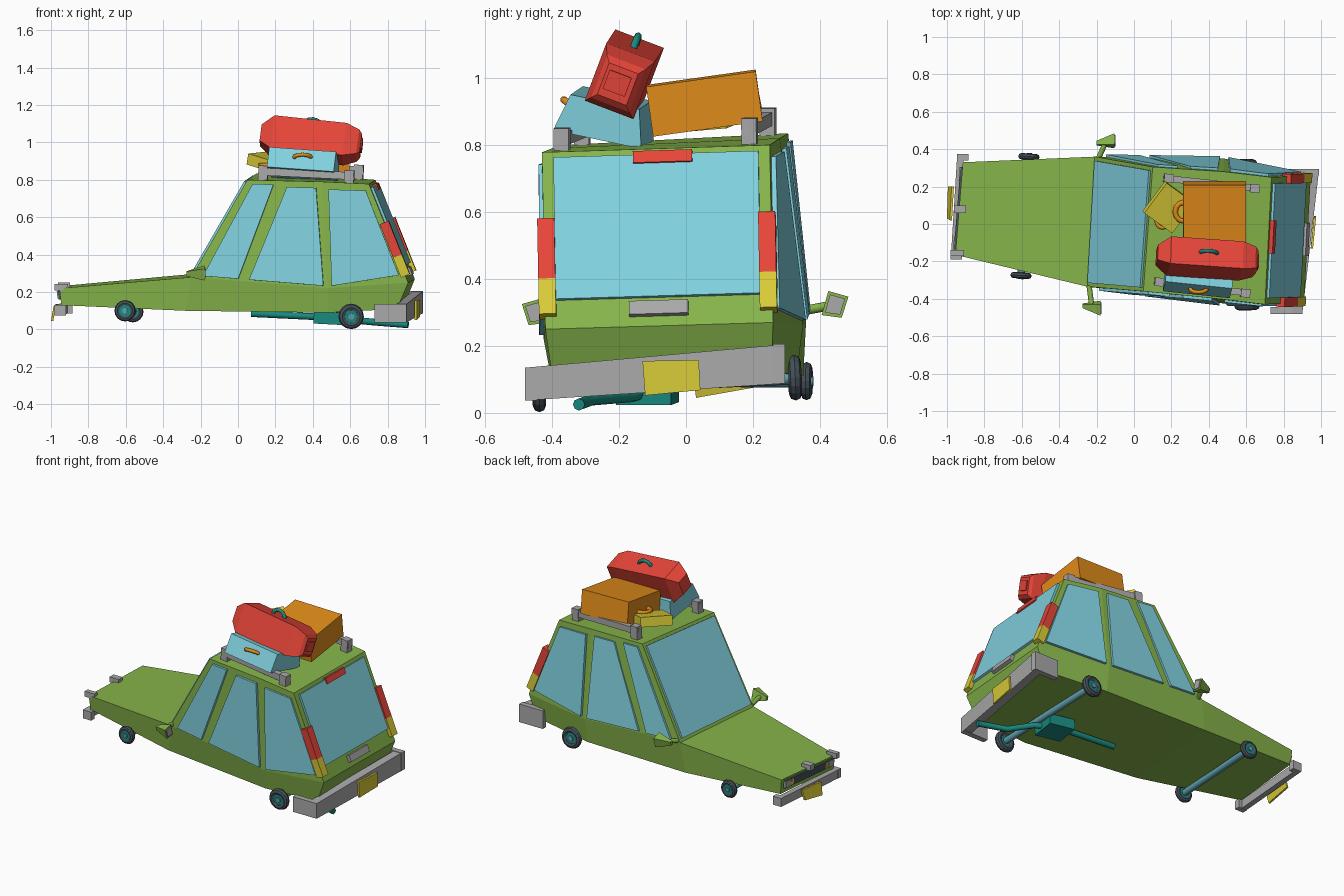
import bpy, bmesh, math
from mathutils import Vector as V, Euler

if "Cube" in bpy.data.objects:
    bpy.data.objects.remove(bpy.data.objects["Cube"])

def mat(name, r, g, b):
    m = bpy.data.materials.new(name)
    m.diffuse_color = (r, g, b, 1)
    m.use_nodes = True
    m.node_tree.nodes["Principled BSDF"].inputs["Base Color"].default_value = m.diffuse_color
    return m

GREEN = mat("paint_green", .24, .46, .07)
GLASS = mat("glass_blue", .22, .64, .74)
RED = mat("red", .80, .06, .04)
ORANGE = mat("orange", .75, .26, .01)
YELLOW = mat("yellow", .70, .60, .04)
TEAL = mat("teal", .01, .25, .21)
DARK = mat("dark_rubber", .06, .08, .10)
GREY = mat("grey", .40, .40, .40)
STEEL = mat("axle_blue", .12, .35, .42)

# Skin a row of equal-length rings, capping both ends
def loft(name, rings, m):
    bm = bmesh.new()
    vs = [[bm.verts.new(p) for p in r] for r in rings]
    n = len(rings[0])
    for a, b in zip(vs, vs[1:]):
        for i in range(n):
            bm.faces.new((a[i], a[(i+1) % n], b[(i+1) % n], b[i]))
    bm.faces.new(vs[0])
    bm.faces.new(vs[-1])
    bmesh.ops.recalc_face_normals(bm, faces=bm.faces)
    me = bpy.data.meshes.new(name)
    bm.to_mesh(me)
    bm.free()
    me.materials.append(m)
    ob = bpy.data.objects.new(name, me)
    bpy.context.collection.objects.link(ob)
    return ob

# Thin slab lying on a four-cornered panel; uv = four (u, v) corners
def patch(name, quad, uv, t, m):
    a, b, c, d = [V(p) for p in quad]
    pts = [a.lerp(b, u).lerp(d.lerp(c, u), v) for u, v in uv]
    n = (pts[2]-pts[0]).cross(pts[3]-pts[1]).normalized() * t
    return loft(name, [[p-n for p in pts], [p+n for p in pts]], m)

def rect(u0, u1, v0, v1):
    return [(u0, v0), (u1, v0), (u1, v1), (u0, v1)]

# Box-like shape along local x; stations = (x, width scale, height scale)
def case(name, c, size, rot, m, stations=((-.5, 1, 1), (.5, 1, 1)), top=1):
    e = Euler([math.radians(r) for r in rot])
    rings = []
    for s, w, h in stations:
        ring = []
        for y, z in ((-.5, -.5), (.5, -.5), (.5*top, .5), (-.5*top, .5)):
            p = V((s*size[0], y*w*size[1], z*h*size[2]))
            p.rotate(e)
            ring.append(p + V(c))
        rings.append(ring)
    return loft(name, rings, m)

# Square-section bar between two points
def bar(name, a, b, w, h, m):
    off = [(0, -w, -h), (0, w, -h), (0, w, h), (0, -w, h)]
    return loft(name, [[V(p)+V(o)/2 for o in off] for p in (a, b)], m)

def tube(name, pts, r, m):
    cu = bpy.data.curves.new(name, 'CURVE')
    cu.dimensions = '3D'
    cu.bevel_depth, cu.bevel_resolution, cu.use_fill_caps = r, 2, True
    s = cu.splines.new('POLY')
    s.points.add(len(pts)-1)
    for q, p in zip(s.points, pts):
        q.co = (*p, 1)
    cu.materials.append(m)
    ob = bpy.data.objects.new(name, cu)
    bpy.context.collection.objects.link(ob)
    bpy.ops.object.select_all(action='DESELECT')
    ob.select_set(True)
    bpy.context.view_layer.objects.active = ob
    bpy.ops.object.convert(target='MESH')

def handle(name, c, side, out, m, r=.011):
    tube(name, [V(c) + V(side)*math.cos(t*math.pi/6) + V(out)*math.sin(t*math.pi/6)
                for t in range(7)], r, m)

# Skewed body corners: right = -y, left = +y
fr, fl = (-.955, -.165, .22), (-.915, .33, .235)
frb, flb = (-.945, -.16, .13), (-.905, .325, .14)
cr, cl = (-.25, -.335, .28), (-.21, .36, .30)
mr, ml = (.48, -.425, .22), (.48, .35, .265)
rr, rl = (.91, -.42, .25), (.945, .26, .27)
cr2, cl2 = (.05, -.36, .80), (.10, .305, .835)
mr2, ml2 = (.45, -.40, .79), (.48, .28, .82)
rr2, rl2 = (.70, -.43, .778), (.735, .25, .80)

loft("lower_body", [[frb, fr, fl, flb],
                    [(-.28, -.31, .10), cr, cl, (-.24, .35, .11)],
                    [(.48, -.40, .09), mr, ml, (.48, .33, .11)],
                    [(.85, -.40, .11), rr, rl, (.89, .255, .13)]], GREEN)
loft("cabin", [[cr, cr2, cl2, cl], [mr, mr2, ml2, ml], [rr, rr2, rl2, rl]], GREEN)

# Windows
for side, front, back in (("right", (cr, mr, mr2, cr2), (mr, rr, rr2, mr2)),
                          ("left", (cl, ml, ml2, cl2), (ml, rl, rl2, ml2))):
    patch(side+"_quarter_window", front, [(.08, .02), (.34, .02), (.37, .96), (.10, .96)], .014, GLASS)
    patch(side+"_door_window", front, [(.42, .02), (.97, .02), (.92, .94), (.55, .94)], .014, GLASS)
    patch(side+"_rear_side_window", back, [(.05, .02), (.92, .08), (.88, .93), (.12, .93)], .014, GLASS)
patch("windshield", (cr, cl, cl2, cr2), rect(.03, .97, .03, .97), .012, GLASS)
rear = (rr, rl, rl2, rr2)
patch("rear_window", rear, rect(.05, .95, .16, .96), .014, GLASS)

# Rear lights and handle
for side, u in (("right", (-.025, .05)), ("left", (.945, 1.02))):
    patch(side+"_tail_light", rear, rect(*u, .27, .61), .025, RED)
    patch(side+"_turn_light", rear, rect(*u, .07, .27), .025, YELLOW)
patch("brake_light", rear, rect(.40, .66, .91, .975), .022, RED)
patch("tailgate_handle", rear, rect(.37, .63, .055, .13), .022, GREY)

# Front end
nose = (frb, flb, fl, fr)
patch("grille", nose, rect(.05, .95, .35, .88), .012, DARK)
for side, u in (("right", .05), ("left", .85)):
    patch(side+"_headlight", nose, rect(u, u+.10, .4, .84), .018, GREY)
    patch(side+"_front_turn_light", nose, rect(.16 if u < .5 else .80, .20 if u < .5 else .84, .4, .84), .016, YELLOW)
case("hood_catch", (-.93, .08, .235), (.065, .04, .035), (0, 0, 0), GREY)
case("hood_corner", (-.945, -.155, .225), (.07, .03, .035), (0, 0, 0), GREY)

# Bumpers: main beam with wrapped wings
def bumper(name, a, b, z0, z1, t, wing):
    prof = []
    for p, z in ((a, z0), (b, z1)):
        prof.append([(p[0], p[1], z[0]), (p[0]+t, p[1], z[0]), (p[0]+t, p[1], z[1]), (p[0], p[1], z[1])])
    loft(name, prof, GREY)
    for p, z, s in ((a, z0, 1), (b, z1, -1)):
        loft(name+"_wing", [[(p[0]+x, p[1]+y, zz) for x, zz in
             ((0, z[0]), (wing, z[0]), (wing, z[1]), (0, z[1]))] for y in (0, .035*s)], GREY)

bumper("rear_bumper", (.90, -.48), (.99, .295), (.037, .135), (.088, .205), -.055, -.17)
bumper("front_bumper", (-.98, -.19), (-.945, .375), (.075, .13), (.085, .14), .035, .06)
loft("rear_plate", [[(.945+d, -.13, .155), (.962+d, .038, .158), (.962+d, .043, .068), (.945+d, -.122, .052)]
                    for d in (0, .012)], YELLOW)
loft("front_plate", [[(-.985+d, .02, .125), (-.975+d, .20, .135), (-.995+d, .20, .075), (-1+d, .03, .045)]
                     for d in (0, .012)], YELLOW)

# Wheels and axles
for end, a, b, r in (("front", (-.604, -.275, .10), (-.562, .36, .095), .057),
                     ("rear", (.605, -.44, .07), (.59, .325, .105), .068)):
    d = (V(b)-V(a)).normalized()
    rot = d.to_track_quat('Z', 'Y').to_euler()
    tube(end+"_axle", [a, b], .02, STEEL)
    for side, p in (("right", a), ("left", b)):
        bpy.ops.mesh.primitive_torus_add(major_segments=16, minor_segments=8, major_radius=r*.71,
                                         minor_radius=r*.29, location=p, rotation=rot)
        ob = bpy.context.object
        ob.name = f"{end}_{side}_tyre"
        ob.data.materials.append(DARK)
        for nm, rad, dep, m in (("hub", .55, .026, TEAL), ("hub_cap", .25, .04, STEEL)):
            bpy.ops.mesh.primitive_cylinder_add(vertices=12, radius=r*rad, depth=dep, location=p, rotation=rot)
            bpy.context.object.name = f"{end}_{side}_{nm}"
            bpy.context.object.data.materials.append(m)

# Exhaust
tube("exhaust_pipe", [(.07, -.10, .085), (.48, -.11, .065), (.62, -.16, .05), (.72, -.28, .04), (.91, -.32, .025)], .018, TEAL)
case("muffler", (.50, -.115, .06), (.17, .165, .065), (0, 3, -8), TEAL)

# Door mirrors: narrow stem flaring into a faceted head
for side, p, q in (("right", (-.24, -.33, .29), (-.225, -.445, .30)), ("left", (-.19, .35, .305), (-.15, .44, .322))):
    s = 1 if side == "left" else -1
    def sq(c, w, h, y=0):
        return [(c[0]-w, c[1]-y, c[2]), (c[0], c[1], c[2]-h), (c[0]+w, c[1]+y, c[2]), (c[0], c[1], c[2]+h)]
    tube(side+"_mirror_stem", [p, q], .014, GREEN)
    c = V(q)
    face = [c + V((.045, s*y, z)) for y, z in ((-.035, -.03), (.025, -.038), (.045, .025), (-.015, .042))]
    tip = [c + V((-.05, s*y, z)) for y, z in ((-.02, -.012), (.0, -.015), (.005, .01), (-.015, .012))]
    loft(side+"_mirror", [face, tip], GREEN)
    mid = sum(face, V()) / 4
    loft(side+"_mirror_glass", [[mid.lerp(f, .75) + V((d, 0, 0)) for f in face] for d in (-.004, .005)], GREY)

# Roof rails with end posts
for side, a, b in (("right", (.11, -.31, .845), (.62, -.37, .82)), ("left", (.16, .245, .88), (.67, .19, .85))):
    bar(side+"_rail", a, b, .035, .04, GREY)
    for p in (a, b):
        d = .025 if p is a else -.025
        case(side+"_rail_post", (p[0]+d, p[1], p[2]-.012), (.05, .045, .085), (0, 3, -6), GREY)

# Luggage
case("blue_suitcase", (.35, -.235, .885), (.36, .27, .115), (-12, 4, -6), GLASS, top=.78)
handle("blue_suitcase_handle", (.345, -.345, .92), (.045, 0, 0), (0, -.02, .015), ORANGE)
case("orange_suitcase", (.43, .055, .925), (.335, .33, .15), (8, 1, 0), ORANGE)
handle("orange_suitcase_handle", (.265, .065, .92), (0, .05, .007), (-.045, 0, 0), ORANGE, .014)
case("yellow_case", (.185, .09, .895), (.19, .20, .06), (4, 14, -36), YELLOW)
handle("yellow_case_handle", (.155, .02, .88), (.03, -.02, 0), (-.02, -.035, 0), ORANGE)
R = (-21, 6, -4)
case("red_bag", (.39, -.185, 1.01), (.54, .155, .185), R, RED,
     ((-.5, .55, .5), (-.38, 1, 1), (.34, 1, 1), (.47, .8, .75), (.5, .6, .55)))
case("red_bag_pocket", (.655, -.205, .985), (.02, .07, .06), R, RED)
handle("red_bag_handle", (.40, -.155, 1.09), (.045, -.003, -.004), (0, .012, .035), TEAL)
